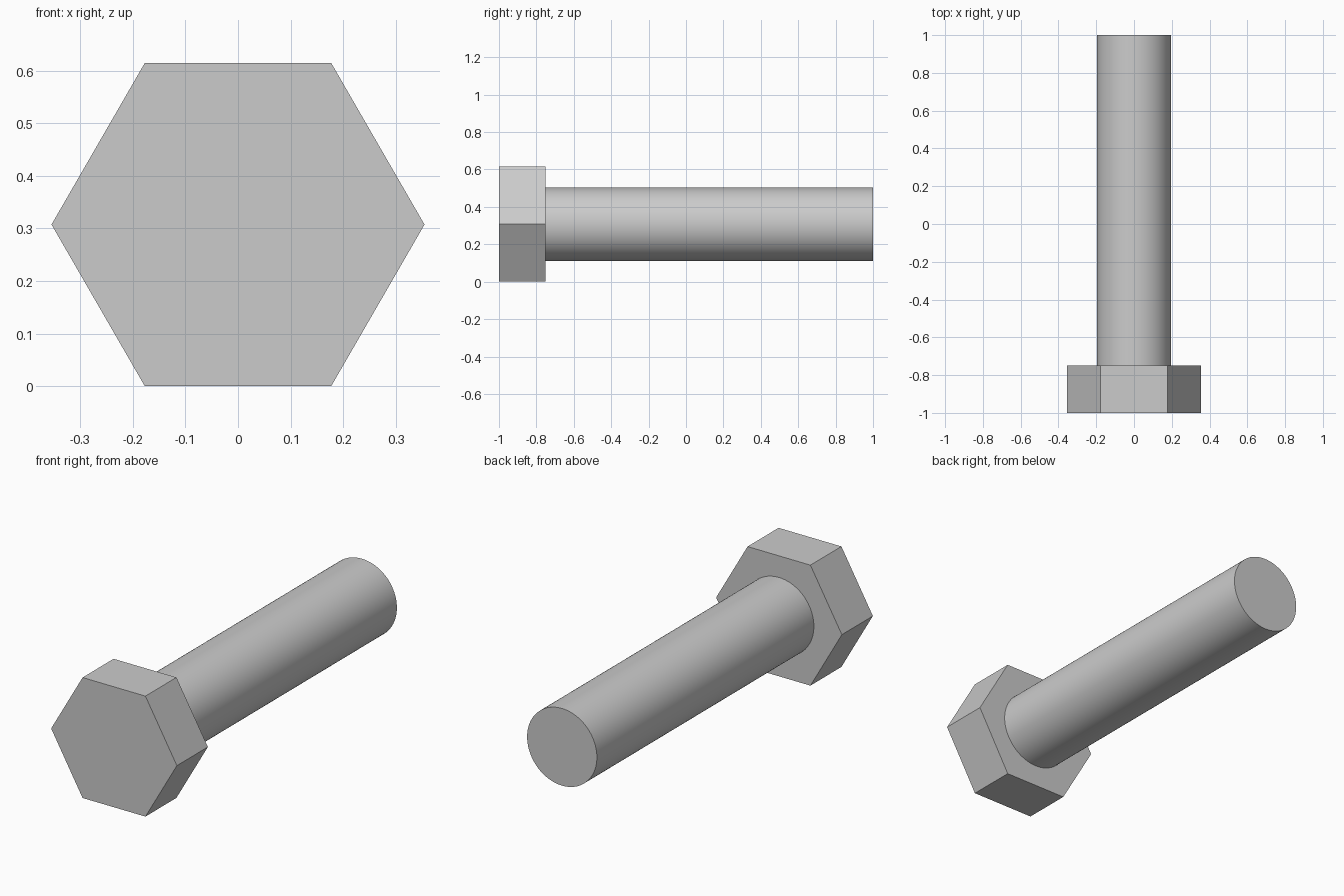
import bpy, bmesh
from math import radians, sqrt
from mathutils import Matrix

if "Cube" in bpy.data.objects:
    bpy.data.objects.remove(bpy.data.objects["Cube"])

HEAD_R = 0.355                    # centre to hexagon corner
AXIS_Z = HEAD_R * sqrt(3) / 2     # head rests on a flat


def rod(name, radius, y0, y1, sides, spin=0.0):
    """Capped prism along y, from y0 to y1, centred on the bolt axis."""
    place = (Matrix.Translation((0, (y0 + y1) / 2, AXIS_Z))
             @ Matrix.Rotation(radians(90), 4, 'X')
             @ Matrix.Rotation(radians(spin), 4, 'Z'))
    bm = bmesh.new()
    bmesh.ops.create_cone(bm, cap_ends=True, segments=sides, radius1=radius,
                          radius2=radius, depth=y1 - y0, matrix=place)
    mesh = bpy.data.meshes.new(name)
    bm.to_mesh(mesh)
    bm.free()
    obj = bpy.data.objects.new(name, mesh)
    bpy.context.collection.objects.link(obj)
    return obj


# Hexagonal head, corners pointing left and right
rod("bolt_head", HEAD_R, -1.0, -0.75, 6, spin=90)

# Smooth round shank, slightly sunk into the head
shank = rod("bolt_shank", 0.197, -0.77, 1.0, 96)
bpy.context.view_layer.objects.active = shank
shank.select_set(True)
bpy.ops.object.shade_smooth_by_angle(angle=radians(30))
